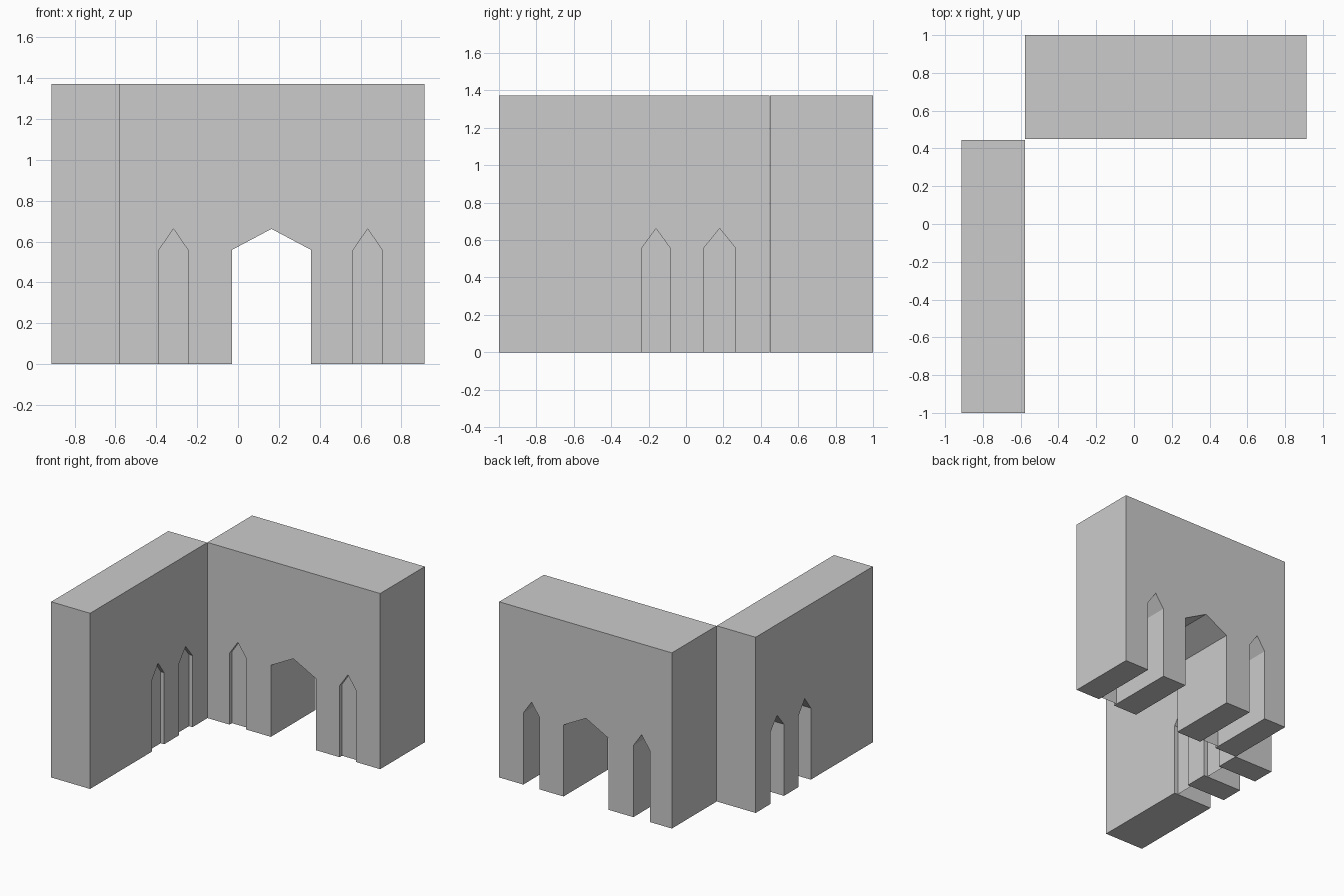
import bpy
from mathutils import Vector

if "Cube" in bpy.data.objects:
    bpy.data.objects.remove(bpy.data.objects["Cube"])

HEIGHT, SPRING, PEAK = 1.372, 0.559, 0.662
RECESS = 0.03


def arch(a, b):
    """Pointed opening outline, from floor to floor."""
    return [(a, 0), (a, SPRING), ((a + b) / 2, PEAK), (b, SPRING), (b, 0)]


def make_object(name, verts, faces):
    mesh = bpy.data.meshes.new(name)
    mesh.from_pydata(verts, [], faces)
    mesh.update()
    obj = bpy.data.objects.new(name, mesh)
    bpy.context.collection.objects.link(obj)
    return obj


def build_wall(name, start, end, openings, place, thickness):
    """Extrude a wall outline; place(u, depth, z) puts it in the scene."""
    outline = [(start, 0)]
    for a, b, _ in openings:
        outline += arch(a, b)
    outline += [(end, 0), (end, HEIGHT), (start, HEIGHT)]
    n = len(outline)
    verts = [place(u, d, z) for d in (0, thickness) for u, z in outline]
    faces = [list(range(n)), list(range(2 * n - 1, n - 1, -1))]
    faces += [[i, i + n, (i + 1) % n + n, (i + 1) % n] for i in range(n)]
    make_object(name, verts, faces)

    # Thin panes set just behind the inner face of each narrow window
    for k, (a, b, glazed) in enumerate(openings):
        if glazed:
            pane = [place(u, RECESS, z) for u, z in arch(a, b)]
            make_object(f"{name}_window_pane_{k + 1}", pane, [list(range(5))])


# Back wall with a doorway between two narrow windows
build_wall("back_wall", -0.578, 0.914,
           [(-0.387, -0.245, True), (-0.03, 0.358, False), (0.564, 0.706, True)],
           lambda u, d, z: Vector((u, 0.449 + d, z)), 0.551)

# Side wall with two narrow windows
build_wall("side_wall", -1.0, 0.446,
           [(-0.235, -0.086, True), (0.096, 0.264, True)],
           lambda u, d, z: Vector((-0.578 - d, u, z)), 0.336)

# Make the wall shells face outwards
import bmesh
for obj in bpy.context.collection.objects:
    bm = bmesh.new()
    bm.from_mesh(obj.data)
    if len(bm.faces) > 1:
        bmesh.ops.recalc_face_normals(bm, faces=bm.faces)
    bm.to_mesh(obj.data)
    bm.free()
